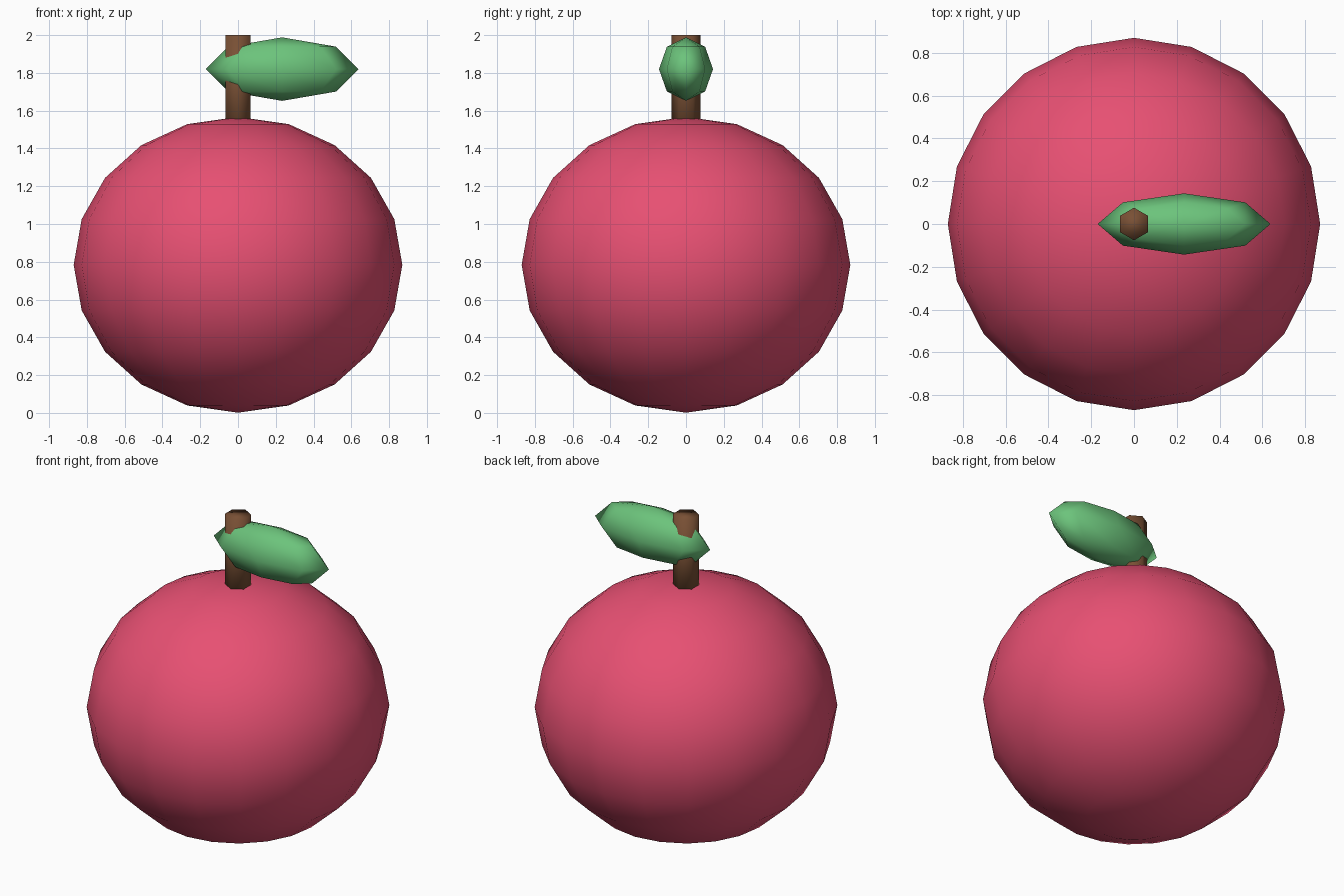
import bpy

if "Cube" in bpy.data.objects:
    bpy.data.objects.remove(bpy.data.objects["Cube"])


def finish(name, color, scale=(1, 1, 1)):
    """Name, scale, smooth and colour the active object."""
    ob = bpy.context.object
    ob.name = name
    ob.scale = scale
    bpy.ops.object.transform_apply(location=False, rotation=False, scale=True)
    bpy.ops.object.shade_smooth()
    mat = bpy.data.materials.new(name + "_colour")
    mat.diffuse_color = (*color, 1)
    mat.use_nodes = True
    mat.node_tree.nodes["Principled BSDF"].inputs["Base Color"].default_value = mat.diffuse_color
    ob.data.materials.append(mat)
    return ob


def ellipsoid(name, segments, rings, center, radii, color):
    bpy.ops.mesh.primitive_uv_sphere_add(
        segments=segments, ring_count=rings, radius=1, location=center)
    return finish(name, color, radii)


# Round, slightly flattened fruit
ellipsoid("fruit_body", 20, 10, (0, 0, 0.784), (0.87, 0.87, 0.783),
          (0.80, 0.08, 0.17))

# Hexagonal stem, sunk into the top of the fruit
bottom, top = 1.46, 2.0
bpy.ops.mesh.primitive_cylinder_add(
    vertices=6, radius=0.076, depth=top - bottom,
    location=(0, 0, (top + bottom) / 2))
finish("stem", (0.19, 0.08, 0.035))

# Plump low-poly leaf crossing the stem
ellipsoid("leaf", 8, 4, (0.234, 0, 1.82), (0.404, 0.143, 0.168),
          (0.15, 0.55, 0.20))
